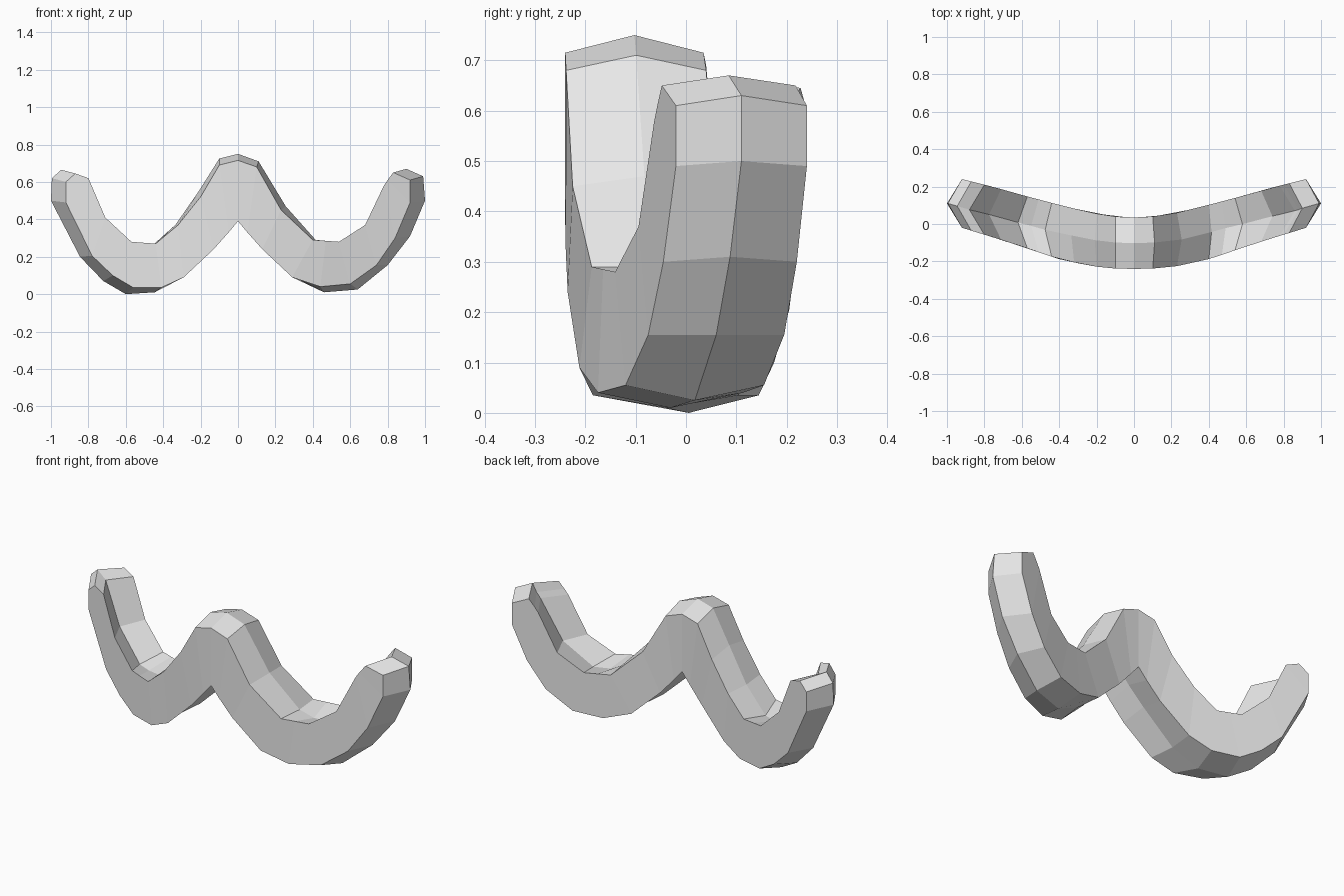
import bpy, bmesh

# Stations along the W: upper edge x,z, lower edge x,z, middle-ridge shift dx,dz
STATIONS = [
    (-.87, .645, -.92, .60, -.075, .02),
    (-.80, .62, -.92, .49, -.08, .01),
    (-.71, .41, -.78, .205, -.065, -.005),
    (-.57, .28, -.67, .10, -.05, -.03),
    (-.51, .275, -.56, .035, -.04, -.035),
    (-.44, .27, -.41, .035, -.035, -.025),
    (-.32, .37, -.29, .09, -.015, .0),
    (-.20, .52, -.13, .24, -.01, .03),
    (-.10, .69, -.05, .33, .0, .035),
    (.0, .715, .0, .39, .0, .035),
    (.10, .68, .05, .33, .01, .03),
    (.23, .45, .13, .24, .025, .02),
    (.40, .29, .29, .09, .015, .0),
    (.47, .285, .44, .04, .02, -.03),
    (.54, .28, .60, .055, .04, -.03),
    (.68, .37, .74, .155, .06, .0),
    (.78, .58, .84, .30, .08, .01),
    (.80, .61, .92, .49, .08, .01),
    (.83, .65, .92, .61, .07, .02),
]
# Bend in plan: |x|, front y, back y
BEND = [(0, -.24, .035), (.1, -.238, .04), (.23, -.225, .06), (.41, -.185, .105),
        (.6, -.12, .155), (.74, -.075, .195), (.84, -.045, .22), (.92, -.02, .24)]


def bend(x):
    x = abs(x)
    for (x0, f0, b0), (x1, f1, b1) in zip(BEND, BEND[1:]):
        if x <= x1:
            t = (x - x0) / (x1 - x0)
            return f0 + t * (f1 - f0), b0 + t * (b1 - b0)
    return BEND[-1][1:]


# Curved W mouth: each station is a six-sided chevron section
bm = bmesh.new()
rings = []
for tx, tz, bx, bz, dx, dz in STATIONS:
    tf, tb = bend(tx)
    bf, bb = bend(bx)
    pts = [(tx, tf, tz), (tx + dx, (tf + tb) / 2, tz + dz), (tx, tb, tz),
           (bx, bb, bz), (bx + dx, (bf + bb) / 2, bz + dz), (bx, bf, bz)]
    rings.append([bm.verts.new(p) for p in pts])
for a, b in zip(rings, rings[1:]):
    for i in range(6):
        j = (i + 1) % 6
        bm.faces.new((a[i], a[j], b[j], b[i]))
# End caps, split along the ridge
for r in (rings[0], rings[-1]):
    bm.faces.new((r[0], r[1], r[4], r[5]))
    bm.faces.new((r[1], r[2], r[3], r[4]))
bmesh.ops.recalc_face_normals(bm, faces=bm.faces)

mesh = bpy.data.meshes.new("mouth")
bm.to_mesh(mesh)
bm.free()
mat = bpy.data.materials.new("light grey")
mat.diffuse_color = (.8, .8, .8, 1)
mesh.materials.append(mat)
bpy.context.collection.objects.link(bpy.data.objects.new("mouth", mesh))
